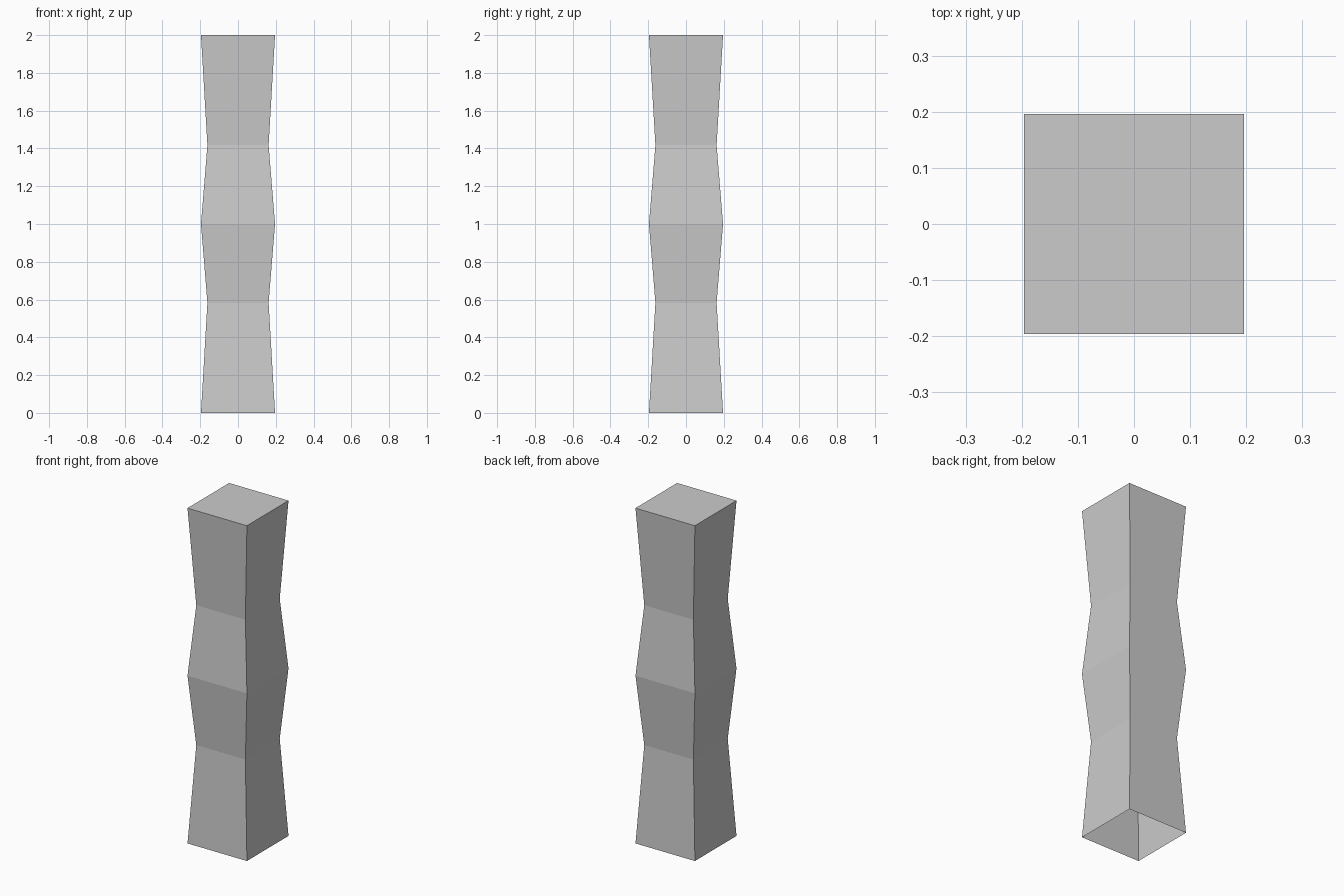
import bpy, bmesh

if "Cube" in bpy.data.objects:
    bpy.data.objects.remove(bpy.data.objects["Cube"])

# Profile of the pillar: (height, half width)
WIDE, WAIST = 0.196, 0.162
PROFILE = [(0, WIDE), (0.583, WAIST), (1.0, WIDE), (1.417, WAIST), (2.0, WIDE)]
CORNERS = [(-1, -1), (1, -1), (1, 1), (-1, 1)]

bm = bmesh.new()

# Square rings stacked up the height
rings = [[bm.verts.new((sx * w, sy * w, z)) for sx, sy in CORNERS] for z, w in PROFILE]

# Side walls between neighbouring rings
for low, high in zip(rings, rings[1:]):
    for i in range(4):
        j = (i + 1) % 4
        bm.faces.new((low[i], low[j], high[j], high[i]))

# Flat cap on top; the underside stays open
bm.faces.new(rings[-1])

mesh = bpy.data.meshes.new("pillar")
bm.to_mesh(mesh)
bm.free()
pillar = bpy.data.objects.new("pillar", mesh)
bpy.context.collection.objects.link(pillar)
